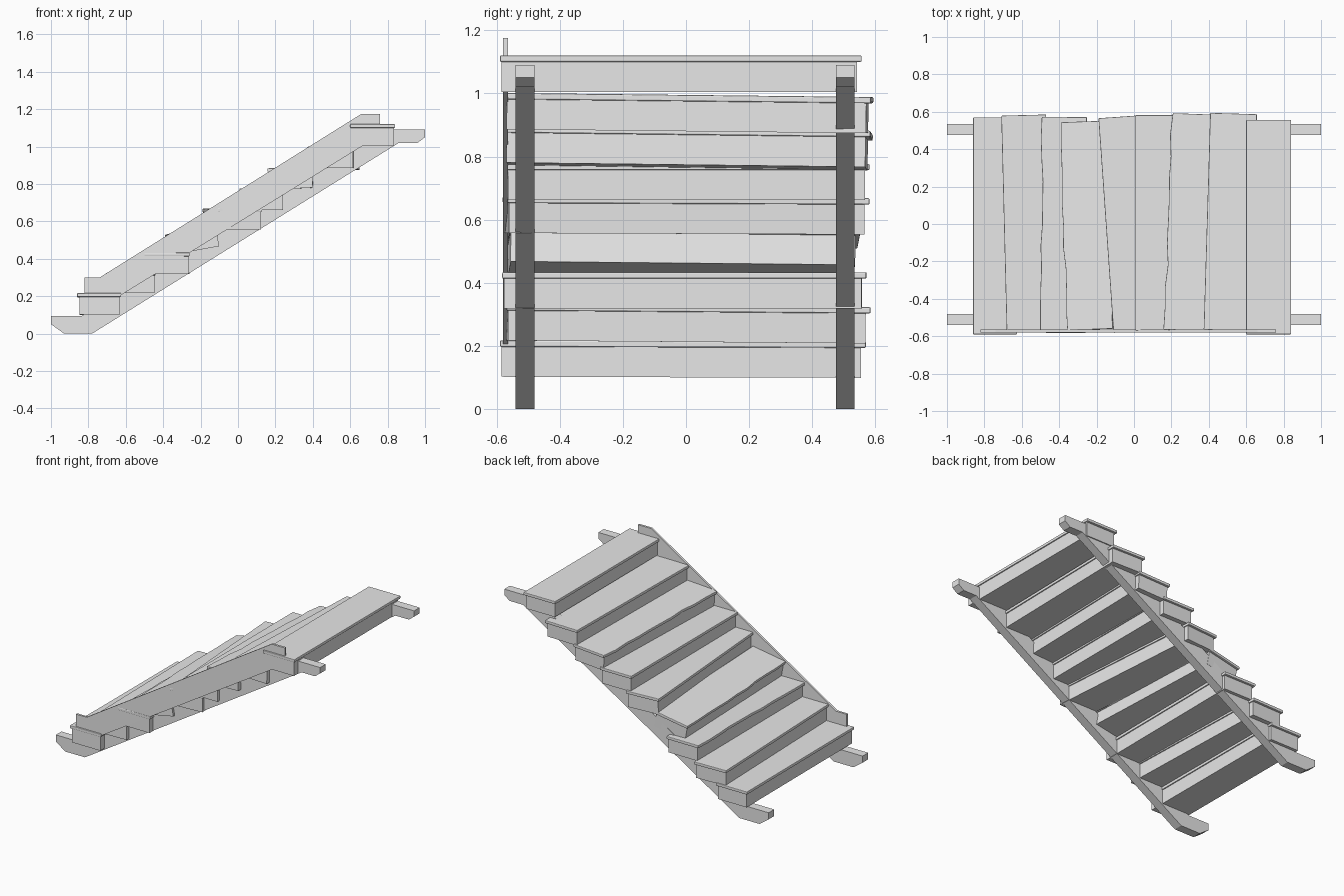
import bpy, bmesh, random
from mathutils import Matrix, Vector

random.seed(4)
cube = bpy.data.objects.get("Cube")
if cube:
    bpy.data.objects.remove(cube)

wood = bpy.data.materials.new("plain_grey")
wood.use_nodes = True
wood.diffuse_color = (0.8, 0.8, 0.8, 1)
wood.node_tree.nodes["Principled BSDF"].inputs["Base Color"].default_value = (0.8, 0.8, 0.8, 1)


def finish(bm, name):
    bmesh.ops.recalc_face_normals(bm, faces=bm.faces)
    mesh = bpy.data.meshes.new(name)
    bm.to_mesh(mesh)
    bm.free()
    mesh.materials.append(wood)
    obj = bpy.data.objects.new(name, mesh)
    bpy.context.collection.objects.link(obj)
    return obj


def prism(name, profile, y0, y1):
    """Side profile in x and z, extruded along y."""
    bm = bmesh.new()
    face = bm.faces.new([bm.verts.new((x, y0, z)) for x, z in profile])
    out = bmesh.ops.extrude_face_region(bm, geom=[face])
    moved = [v for v in out["geom"] if isinstance(v, bmesh.types.BMVert)]
    bmesh.ops.translate(bm, verts=moved, vec=(0, y1 - y0, 0))
    return finish(bm, name)


def box(name, size, offset, turn, ragged=0, bevel=0):
    """Box turned in place; a ragged one gets a worn front edge."""
    bm = bmesh.new()
    bmesh.ops.create_cube(bm, size=1, matrix=Matrix.Diagonal((*size, 1)))
    if ragged:
        long_edges = [e for e in bm.edges
                      if abs(e.verts[0].co.y - e.verts[1].co.y) > size[1] / 2]
        bmesh.ops.subdivide_edges(bm, edges=long_edges, cuts=9, use_grid_fill=True)
        wear = {}
        for v in bm.verts:
            if v.co.x < 0:
                key = round(v.co.y, 3)
                v.co.x += wear.setdefault(key, random.uniform(-ragged, ragged))
    bmesh.ops.transform(bm, matrix=turn @ Matrix.Translation(offset), verts=bm.verts)
    obj = finish(bm, name)
    if bevel:
        mod = obj.modifiers.new("rounded_edge", "BEVEL")
        mod.width, mod.segments, mod.limit_method = bevel, 2, "ANGLE"
    return obj


# Sloping stringers with flat feet and heads
stringer = [(-1, .095), (-1, .05), (-.93, 0), (-.78, 0), (.86, 1.02), (.96, 1.02),
            (1, 1.05), (1, 1.09), (.766, 1.09), (-.836, .095)]
prism("front_stringer", stringer, -.54, -.48)
prism("back_stringer", stringer, .475, .535)

# Thin skirt board along the front
prism("skirt_board", [(-.82, .3), (-.82, .2), (-.635, .2), (.66, 1.0), (.76, 1.06),
                      (.76, 1.175), (.66, 1.175), (-.74, .3)], -.58, -.565)

# Steps: nose x, bottom z, front y, back y, depth, roll, pitch, yaw, wear
steps = [
    (-.86, .10, -.59, .57, .235, -.003, 0, 0, 0),
    (-.695, .212, -.572, .582, .24, -.008, 0, .025, 0),
    (-.495, .318, -.582, .572, .24, 0, 0, -.006, .007),
    (-.37, .44, -.565, .548, .25, -.01, -.18, .035, .006),
    (-.15, .555, -.575, .575, .24, -.004, 0, .07, 0),
    (.007, .662, -.57, .582, .24, 0, 0, 0, 0),
    (.185, .768, -.57, .588, .24, -.012, -.05, -.035, .007),
    (.39, .88, -.57, .59, .25, -.011, 0, -.03, 0),
    (.6, 1.005, -.59, .557, .24, 0, 0, 0, 0),
]
RISE, THICK = .115, .02
for i, (nose, z, y0, y1, depth, roll, pitch, yaw, wear) in enumerate(steps, 1):
    centre = Vector((nose + depth / 2, (y0 + y1) / 2, z + RISE / 2))
    turn = (Matrix.Translation(centre) @ Matrix.Rotation(yaw, 4, "Z")
            @ Matrix.Rotation(pitch, 4, "Y") @ Matrix.Rotation(roll, 4, "X"))
    # Solid block under the tread, set back from its edges
    box(f"step_block_{i}", (depth - .02, y1 - y0 - .02, RISE - THICK),
        (.003, -.005, -THICK / 2), turn)
    box(f"step_tread_{i}", (depth, y1 - y0, THICK),
        (0, 0, (RISE - THICK) / 2), turn, wear, .004)
